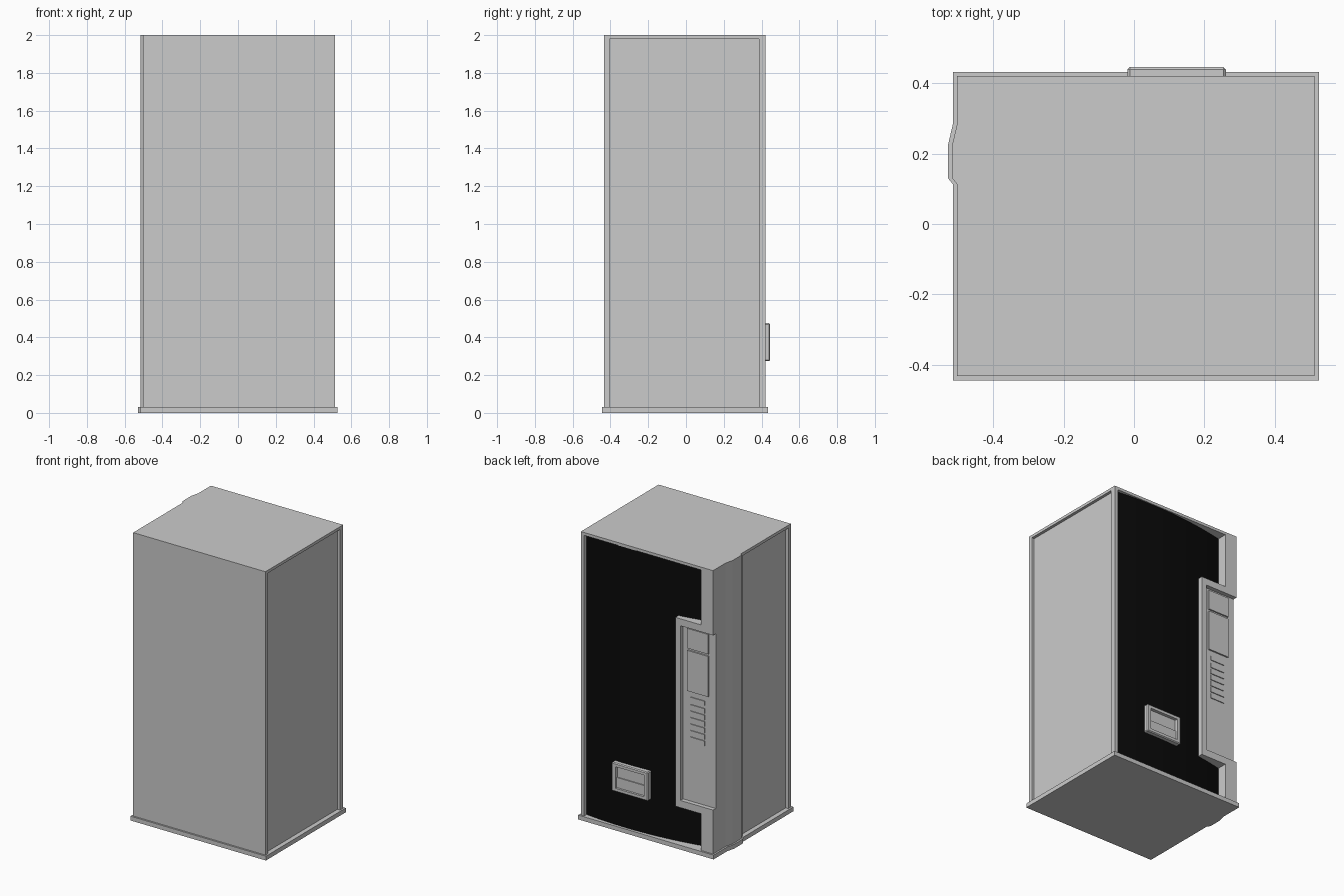
import bpy, bmesh
from mathutils import Vector

if "Cube" in bpy.data.objects:
    bpy.data.objects.remove(bpy.data.objects["Cube"])


def make(name, bm, mat=None):
    bmesh.ops.recalc_face_normals(bm, faces=bm.faces)
    me = bpy.data.meshes.new(name)
    bm.to_mesh(me)
    bm.free()
    ob = bpy.data.objects.new(name, me)
    bpy.context.collection.objects.link(ob)
    if mat:
        me.materials.append(mat)
    return ob


def prism(name, pts, axis, lo, hi, mat=None):
    """Extrude a 2D outline along z (xy points) or y (xz points)."""
    bm = bmesh.new()
    to3 = (lambda p: (p[0], p[1], lo)) if axis == 'z' else (lambda p: (p[0], lo, p[1]))
    face = bm.faces.new([bm.verts.new(to3(p)) for p in pts])
    ext = bmesh.ops.extrude_face_region(bm, geom=[face])
    step = Vector((0, 0, hi - lo)) if axis == 'z' else Vector((0, hi - lo, 0))
    bmesh.ops.translate(bm, vec=step, verts=[v for v in ext['geom'] if isinstance(v, bmesh.types.BMVert)])
    return make(name, bm, mat)


def box(name, x, y, z):
    return prism(name, [(x[0], y[0]), (x[1], y[0]), (x[1], y[1]), (x[0], y[1])], 'z', *z)


def cut(ob, cutter):
    cutter.hide_render = True
    mod = ob.modifiers.new("cut", 'BOOLEAN')
    mod.operation = 'DIFFERENCE'
    mod.solver = 'EXACT'
    mod.object = cutter
    bpy.context.view_layer.objects.active = ob
    bpy.ops.object.modifier_apply(modifier=mod.name)
    bpy.data.objects.remove(cutter)


def plan(g):
    """Cabinet footprint with the hinge bulge on the left side, grown by g."""
    l, r, b, f = -0.503 - g, 0.514 + g, -0.433 - g, 0.421 + g
    return [(l, b), (r, b), (r, f), (l, f), (l, 0.285), (l - 0.014, 0.225),
            (l - 0.014, 0.13), (l, 0.113)]


black = bpy.data.materials.new("black_glass")
black.diffuse_color = (0.003, 0.003, 0.003, 1)
black.use_nodes = True
black.node_tree.nodes["Principled BSDF"].inputs["Base Color"].default_value = black.diffuse_color

# Base plinth and cabinet shell
base = prism("base_plinth", plan(0.012), 'z', 0, 0.03)
cabinet = prism("cabinet", plan(0), 'z', 0.03, 2.0)

# Recessed side panels
cut(cabinet, box("cut_right", (0.494, 0.7), (-0.405, 0.386), (0.02, 1.98)))
cut(cabinet, box("cut_left", (-0.7, -0.483), (-0.405, 0.095), (0.02, 1.98)))

# Display bay wrapping round the control surround
bay = [(0.488, 0.02), (-0.41, 0.02), (-0.41, 0.285), (-0.213, 0.285),
       (-0.213, 1.598), (-0.41, 1.598), (-0.41, 1.98), (0.488, 1.98)]
cut(cabinet, prism("cut_bay", bay, 'y', 0.335, 0.6))

# Control pocket, open to the left side
cut(cabinet, box("cut_pocket", (-0.7, -0.251), (0.391, 0.6), (0.335, 1.55)))

# Bowed black front panel
bm = bmesh.new()
N = 16
prev = None
for i in range(N + 1):
    x = -0.41 + 0.898 * i / N
    y = 0.415 - 0.19 * (x - 0.169) ** 2
    col = [bm.verts.new((x, y, z)) for z in (0.03, 1.98)]
    if prev:
        bm.faces.new((col[0], prev[0], prev[1], col[1]))
    prev = col
glass = make("front_panel", bm, black)
for p in glass.data.polygons:
    p.use_smooth = True
if glass.data.polygons[0].normal.y < 0:
    glass.data.flip_normals()

# Delivery hatch: bevelled frame with a recessed two-part flap
hatch = box("delivery_frame", (-0.018, 0.261), (0.385, 0.446), (0.275, 0.475))
bev = hatch.modifiers.new("bevel", 'BEVEL')
bev.width = 0.006
bev.segments = 1
bpy.context.view_layer.objects.active = hatch
bpy.ops.object.modifier_apply(modifier=bev.name)
cut(hatch, box("cut_hatch", (0.012, 0.231), (0.424, 0.6), (0.3, 0.45)))
box("delivery_flap", (0.012, 0.231), (0.42, 0.431), (0.3, 0.37))

# Control panel tiles: display and payment plate
for name, z in (("display_tile", (1.397, 1.535)), ("payment_tile", (1.10, 1.382))):
    box(name, (-0.452, -0.291), (0.385, 0.402), z)

# Readout strip and selection buttons
box("readout_strip", (-0.42, -0.31), (0.385, 0.397), (1.03, 1.06))
for i in range(6):
    z = 0.975 - 0.045 * i
    box(f"selection_button_{i + 1}", (-0.42, -0.31), (0.385, 0.397), (z, z + 0.033))
